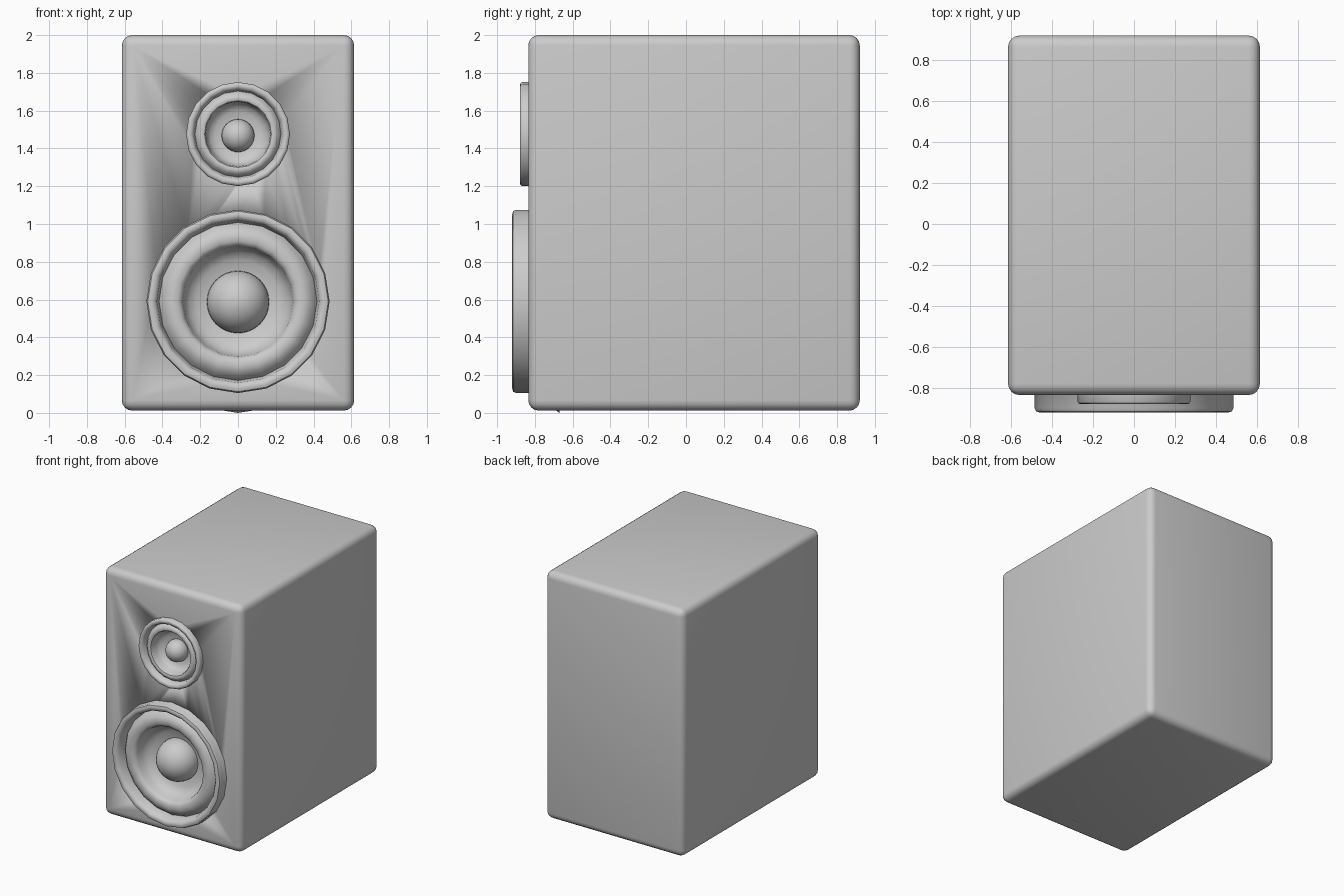
import bpy, bmesh, math
from mathutils import Matrix, Vector

if "Cube" in bpy.data.objects:
    bpy.data.objects.remove(bpy.data.objects["Cube"])

SIDES = 20


def finish(bm, name, angle=35):
    mesh = bpy.data.meshes.new(name)
    bmesh.ops.recalc_face_normals(bm, faces=bm.faces)
    bm.to_mesh(mesh)
    bm.free()
    obj = bpy.data.objects.new(name, mesh)
    bpy.context.collection.objects.link(obj)
    smooth(obj, angle)
    return obj


def smooth(obj, angle):
    bpy.ops.object.select_all(action='DESELECT')
    obj.select_set(True)
    bpy.context.view_layer.objects.active = obj
    bpy.ops.object.shade_smooth_by_angle(angle=math.radians(angle))


def lathe(name, profile, z):
    """Spin a (radius, y) profile around the driver axis at height z."""
    bm = bmesh.new()
    verts = [bm.verts.new((0, y, z - r)) for r, y in profile]
    edges = [bm.edges.new(pair) for pair in zip(verts, verts[1:])]
    bmesh.ops.spin(bm, geom=verts + edges, cent=(0, 0, z), axis=(0, 1, 0),
                   angle=math.tau, steps=SIDES)
    bmesh.ops.remove_doubles(bm, verts=bm.verts, dist=1e-4)
    return finish(bm, name, 40)


def dome(name, r, y, z):
    bm = bmesh.new()
    bmesh.ops.create_uvsphere(bm, u_segments=32, v_segments=16, radius=r)
    bmesh.ops.transform(bm, verts=bm.verts, matrix=Matrix.Translation((0, y, z))
                        @ Matrix.Rotation(math.pi / 2, 4, 'X'))
    return finish(bm, name, 60)


# Cabinet with rounded edges
bm = bmesh.new()
bmesh.ops.create_cube(bm, size=1)
bmesh.ops.scale(bm, verts=bm.verts, vec=(1.23, 1.755, 1.988))
bmesh.ops.translate(bm, verts=bm.verts, vec=(0, 0.0425, 1.006))
bmesh.ops.bevel(bm, geom=bm.edges[:], offset=0.055, segments=4, profile=0.5,
                affect='EDGES')
cabinet = finish(bm, "cabinet")

# Pockets in the front panel for both drivers
for name, r, z in (("woofer", 0.45, 0.59), ("tweeter", 0.25, 1.476)):
    bm = bmesh.new()
    bmesh.ops.create_cone(bm, cap_ends=True, segments=SIDES, radius1=r, radius2=r, depth=0.5)
    bmesh.ops.transform(bm, verts=bm.verts, matrix=Matrix.Translation((0, -0.9, z))
                        @ Matrix.Rotation(math.pi / 2, 4, 'X'))
    cutter = finish(bm, name + "_pocket_cutter")
    cutter.hide_render = True
    cutter.hide_set(True)
    cut = cabinet.modifiers.new(name + "_pocket", 'BOOLEAN')
    cut.object = cutter
    cut.operation = 'DIFFERENCE'
    cut.solver = 'EXACT'

# Woofer: hidden frame flange, raised rim, rubber roll and cone
lathe("woofer_surround", [
    (0.59, -0.67), (0.485, -0.82), (0.485, -0.90), (0.478, -0.915), (0.463, -0.92),
    (0.445, -0.917), (0.43, -0.90), (0.418, -0.835), (0.40, -0.86), (0.375, -0.88),
    (0.35, -0.888), (0.32, -0.885), (0.303, -0.875), (0.293, -0.855), (0.285, -0.81),
    (0.26, -0.775), (0.22, -0.752), (0.15, -0.74)], 0.59)
dome("woofer_dust_cap", 0.165, -0.755, 0.587)

# Tweeter: the same construction, smaller
lathe("tweeter_surround", [
    (0.275, -0.80), (0.275, -0.868), (0.27, -0.876), (0.26, -0.88), (0.248, -0.878),
    (0.236, -0.868), (0.2275, -0.83), (0.217, -0.845), (0.205, -0.857), (0.19, -0.861),
    (0.177, -0.856), (0.171, -0.845), (0.166, -0.80), (0.15, -0.775),
    (0.12, -0.76), (0.075, -0.755)], 1.476)
dome("tweeter_dome", 0.087, -0.77, 1.468)
